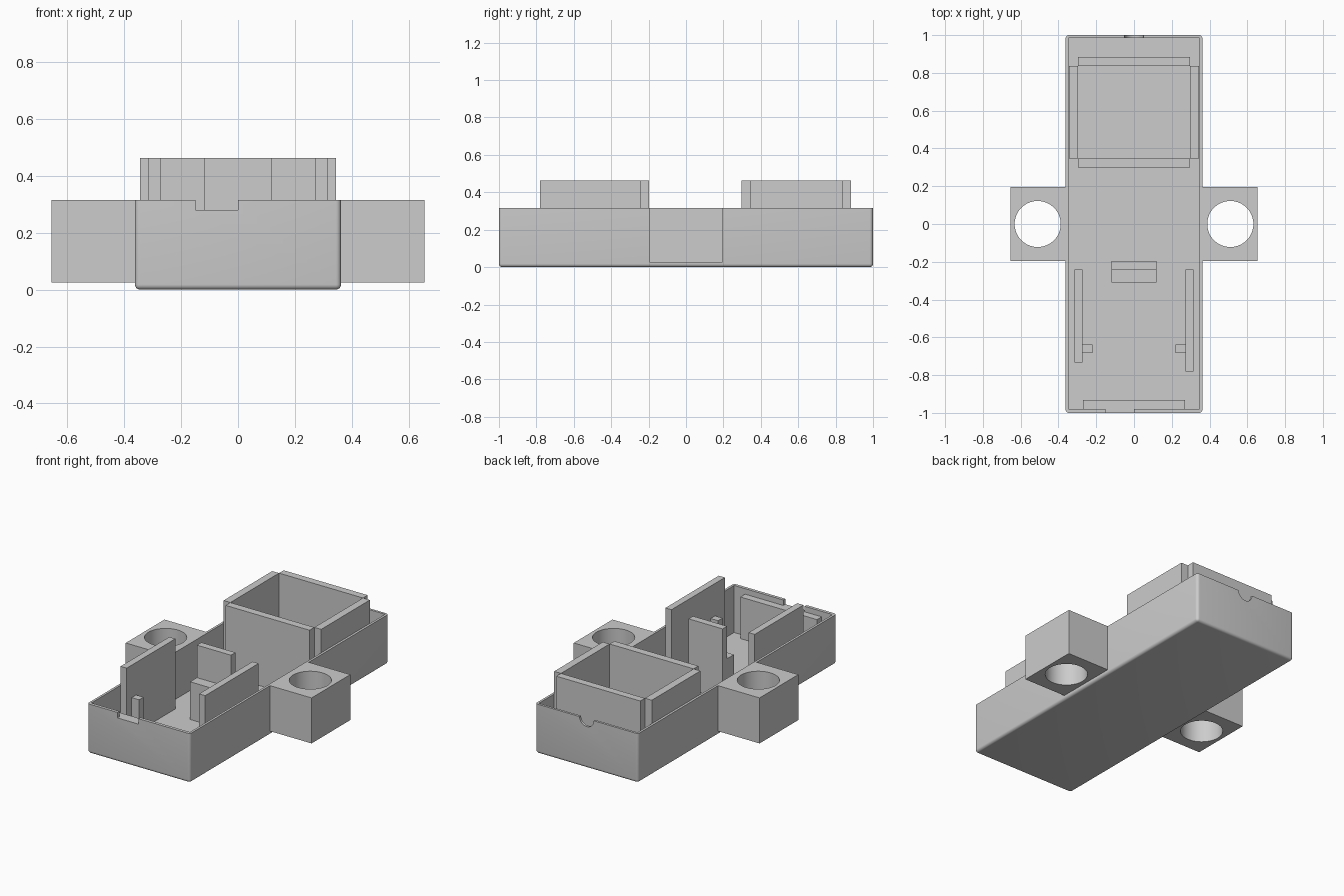
import bpy
import bmesh
import math
from mathutils import Matrix, Vector

if "Cube" in bpy.data.objects:
    bpy.data.objects.remove(bpy.data.objects["Cube"], do_unlink=True)

# Single plain grey plastic
GREY = (0.604, 0.604, 0.604, 1.0)
mat = bpy.data.materials.new("grey_plastic")
mat.use_nodes = True
mat.diffuse_color = GREY
mat.node_tree.nodes["Principled BSDF"].inputs["Base Color"].default_value = GREY

RIM, FLOOR, TOP, LOW = 0.315, 0.015, 0.462, 0.255


def add_object(name, bm):
    mesh = bpy.data.meshes.new(name)
    bm.to_mesh(mesh)
    bm.free()
    mesh.materials.append(mat)
    obj = bpy.data.objects.new(name, mesh)
    bpy.context.collection.objects.link(obj)
    return obj


def box(name, x, y, z):
    """Box from (min, max) ranges on each axis."""
    lo, hi = Vector((x[0], y[0], z[0])), Vector((x[1], y[1], z[1]))
    bm = bmesh.new()
    bmesh.ops.create_cube(bm, size=1, matrix=Matrix.Translation((lo + hi) / 2)
                          @ Matrix.Diagonal((*(hi - lo), 1)))
    return add_object(name, bm)


def cylinder(name, centre, radius, depth, rotation=Matrix()):
    bm = bmesh.new()
    bmesh.ops.create_cone(bm, cap_ends=True, segments=64, radius1=radius,
                          radius2=radius, depth=depth,
                          matrix=Matrix.Translation(centre) @ rotation)
    return add_object(name, bm)


def activate(obj):
    bpy.ops.object.select_all(action='DESELECT')
    obj.select_set(True)
    bpy.context.view_layer.objects.active = obj


def cut(obj, cutter):
    mod = obj.modifiers.new("cut", 'BOOLEAN')
    mod.operation, mod.solver, mod.object = 'DIFFERENCE', 'EXACT', cutter
    activate(obj)
    bpy.ops.object.modifier_apply(modifier=mod.name)
    bpy.data.objects.remove(cutter, do_unlink=True)


def smooth(obj):
    activate(obj)
    bpy.ops.object.shade_smooth_by_angle(angle=math.radians(35))


# Open tray with rounded outer bottom and corner edges
tray = box("tray", (-0.362, 0.362), (-1, 1), (0, RIM))
bm = bmesh.new()
bm.from_mesh(tray.data)
edges = [e for e in bm.edges if min(v.co.z for v in e.verts) < 0.01]
bmesh.ops.bevel(bm, geom=edges, offset=0.018, segments=5, profile=0.5,
                affect='EDGES')
bm.to_mesh(tray.data)
bm.free()
cut(tray, box("cavity", (-0.347, 0.347), (-0.98, 0.985), (FLOOR, 0.6)))

# Rim notches: square at the front, half round at the back
cut(tray, box("front_notch", (-0.15, 0), (-1.1, -0.95), (0.28, 0.6)))
cut(tray, cylinder("cable_notch", (0, 1, RIM), 0.05, 0.1,
                   Matrix.Rotation(math.pi / 2, 4, 'X')))
smooth(tray)

# Mounting lugs with through holes
for side, s in (("left", 1), ("right", -1)):
    lug = box(side + "_mounting_lug", sorted((s * 0.36, s * 0.655)),
              (-0.195, 0.195), (0.025, RIM))
    cut(lug, cylinder("hole", (s * 0.51, 0, 0.17), 0.122, 0.6))
    smooth(lug)

# Four-walled rear compartment with stepped corners
for name, y in (("front", (0.298, 0.346)), ("back", (0.836, 0.883))):
    box("compartment_" + name + "_wall", (-0.296, 0.296), y, (FLOOR, TOP))
for side, s in (("left", 1), ("right", -1)):
    box("compartment_" + side + "_wall", sorted((s * 0.296, s * 0.344)),
        (0.346, 0.836), (FLOOR, TOP))

# Side guide plates, each with a low stop post
for side, s, front in (("left", 1, -0.78), ("right", -1, -0.732)):
    box(side + "_guide_plate", sorted((s * 0.272, s * 0.315)),
        (front, -0.242), (FLOOR, TOP))
    box(side + "_stop_post", sorted((s * 0.22, s * 0.272)),
        (-0.682, -0.637), (FLOOR, LOW))

# Centre divider with its low support step
box("centre_divider", (-0.12, 0.12), (-0.242, -0.197), (FLOOR, TOP))
box("divider_step", (-0.12, 0.12), (-0.311, -0.242), (FLOOR, LOW))

# Low ledge behind the front wall
box("front_ledge", (-0.27, 0.27), (-0.98, -0.933), (FLOOR, 0.28))
